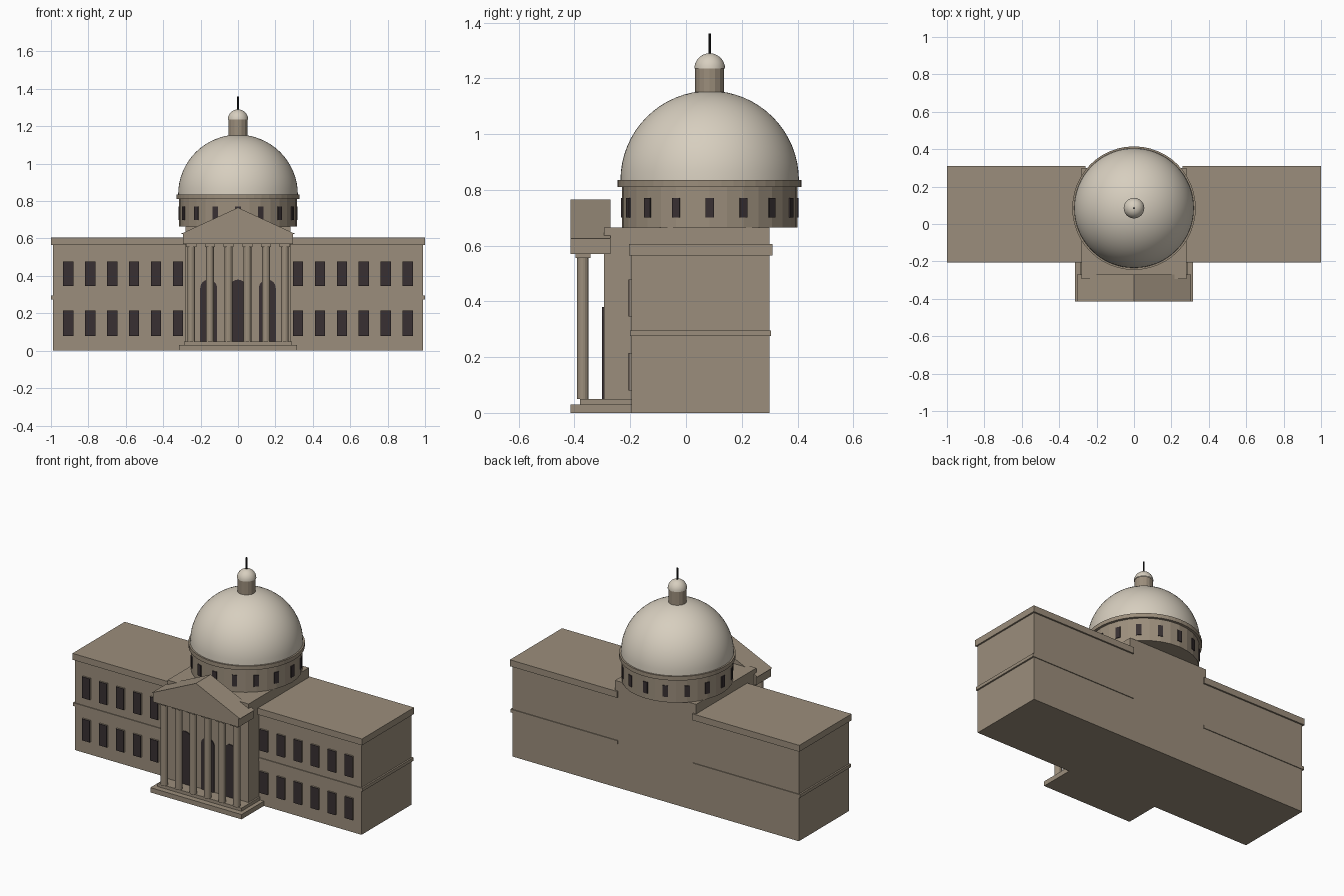
import bpy, bmesh, math
from mathutils import Matrix, Vector

if "Cube" in bpy.data.objects:
    bpy.data.objects.remove(bpy.data.objects["Cube"])


def material(name, rgb):
    m = bpy.data.materials.new(name)
    m.diffuse_color = (*rgb, 1)
    m.use_nodes = True
    m.node_tree.nodes["Principled BSDF"].inputs["Base Color"].default_value = m.diffuse_color
    return m


STONE = material("tan_stone", (0.33, 0.27, 0.20))
DOME = material("pale_dome", (0.68, 0.62, 0.52))
DARK = material("dark_glass", (0.04, 0.03, 0.032))
METAL = material("black_metal", (0.012, 0.012, 0.012))
DOME_Y = 0.085


def finish(name, bm, mat, smooth=False):
    bmesh.ops.recalc_face_normals(bm, faces=bm.faces)
    me = bpy.data.meshes.new(name)
    bm.to_mesh(me)
    bm.free()
    me.materials.append(mat)
    for p in me.polygons:
        p.use_smooth = smooth
    ob = bpy.data.objects.new(name, me)
    bpy.context.collection.objects.link(ob)
    return ob


def box(name, x0, x1, y0, y1, z0, z1, mat=STONE):
    bm = bmesh.new()
    mid = Vector(((x0 + x1) / 2, (y0 + y1) / 2, (z0 + z1) / 2))
    bmesh.ops.create_cube(bm, size=1, matrix=Matrix.Translation(mid)
                          @ Matrix.Diagonal((x1 - x0, y1 - y0, z1 - z0, 1)))
    return finish(name, bm, mat)


def cylinder(name, x, y, z0, z1, r, mat=STONE, sides=32):
    bm = bmesh.new()
    bmesh.ops.create_cone(bm, cap_ends=True, segments=sides, radius1=r, radius2=r,
                          depth=z1 - z0, matrix=Matrix.Translation((x, y, (z0 + z1) / 2)))
    return finish(name, bm, mat)


def hemisphere(name, y, z, r, mat, sides):
    bm = bmesh.new()
    bmesh.ops.create_uvsphere(bm, u_segments=sides, v_segments=sides // 2, radius=r)
    geom = bm.verts[:] + bm.edges[:] + bm.faces[:]
    bmesh.ops.bisect_plane(bm, geom=geom, plane_co=(0, 0, 0), plane_no=(0, 0, -1),
                           clear_outer=True, dist=1e-5)
    bmesh.ops.translate(bm, vec=(0, y, z), verts=bm.verts)
    return finish(name, bm, mat, True)


def extrude_y(name, profile, y0, y1, mat):
    """Solid made from an (x, z) outline swept along y."""
    bm = bmesh.new()
    face = bm.faces.new([bm.verts.new((x, y0, z)) for x, z in profile])
    new = bmesh.ops.extrude_face_region(bm, geom=[face])["geom"]
    bmesh.ops.translate(bm, vec=(0, y1 - y0, 0),
                        verts=[v for v in new if isinstance(v, bmesh.types.BMVert)])
    return finish(name, bm, mat)


# Main masses
box("central_block", -0.28, 0.28, -0.295, 0.30, 0, 0.665)
for side, s in (("left", -1), ("right", 1)):
    def wing_box(name, xa, xb, *rest):
        a, b = sorted((s * xa, s * xb))
        return box(f"{side}_{name}", a, b, *rest)

    wing_box("wing", 0.25, 0.99, -0.195, 0.30, 0, 0.60)
    wing_box("cornice", 0.26, 1.0, -0.205, 0.31, 0.565, 0.605)
    wing_box("belt_course", 0.26, 1.0, -0.20, 0.305, 0.275, 0.295)

    # Wing windows: raised surround faced with a dark pane
    for floor, z0, z1 in (("lower", 0.08, 0.215), ("upper", 0.345, 0.478)):
        for i in range(6):
            x = 0.32 + i * 0.1175
            wing_box(f"{floor}_window_surround_{i}", x - 0.027, x + 0.027,
                     -0.203, -0.19, z0, z1)
            wing_box(f"{floor}_window_pane_{i}", x - 0.027, x + 0.027,
                     -0.206, -0.203, z0, z1, DARK)

# Portico steps
box("lower_step", -0.315, 0.315, -0.415, -0.19, 0, 0.03)
box("upper_step", -0.29, 0.29, -0.38, -0.19, 0.03, 0.05)

# Portico columns with square capitals
for i in range(6):
    x = -0.25 + i * 0.1
    cylinder(f"column_{i}", x, -0.37, 0.05, 0.555, 0.021, sides=16)
    box(f"capital_{i}", x - 0.027, x + 0.027, -0.397, -0.343, 0.555, 0.572)

# Entablature and pediment
box("entablature", -0.295, 0.295, -0.415, -0.27, 0.57, 0.625)
extrude_y("pediment", [(-0.305, 0.625), (0.305, 0.625), (0, 0.765)], -0.415, -0.27, STONE)

# Arched doorways
for i, x in enumerate((-0.157, 0, 0.157)):
    arch = [(x + 0.045 * math.cos(a), 0.335 + 0.045 * math.sin(a))
            for a in (math.pi * k / 12 for k in range(13))]
    extrude_y(f"arched_door_{i}", [(x - 0.045, 0.05), (x + 0.045, 0.05)] + arch,
              -0.301, -0.293, DARK)

# Drum and its ring of windows
cylinder("drum", 0, DOME_Y, 0.665, 0.81, 0.315)
cylinder("drum_cornice", 0, DOME_Y, 0.81, 0.835, 0.33, sides=48)
for i in range(16):
    pane = box(f"drum_window_{i}", -0.015, 0.015, -0.319, -0.305, 0.70, 0.77, DARK)
    pane.matrix_world = (Matrix.Translation((0, DOME_Y, 0))
                         @ Matrix.Rotation(i * math.tau / 16, 4, "Z"))

# Dome, lantern and spire
hemisphere("dome", DOME_Y, 0.835, 0.32, DOME, 64)
cylinder("lantern", 0, DOME_Y, 1.14, 1.235, 0.052, sides=16)
hemisphere("lantern_cap", DOME_Y, 1.235, 0.055, DOME, 32)
cylinder("spire", 0, DOME_Y, 1.28, 1.36, 0.005, METAL, 8)
